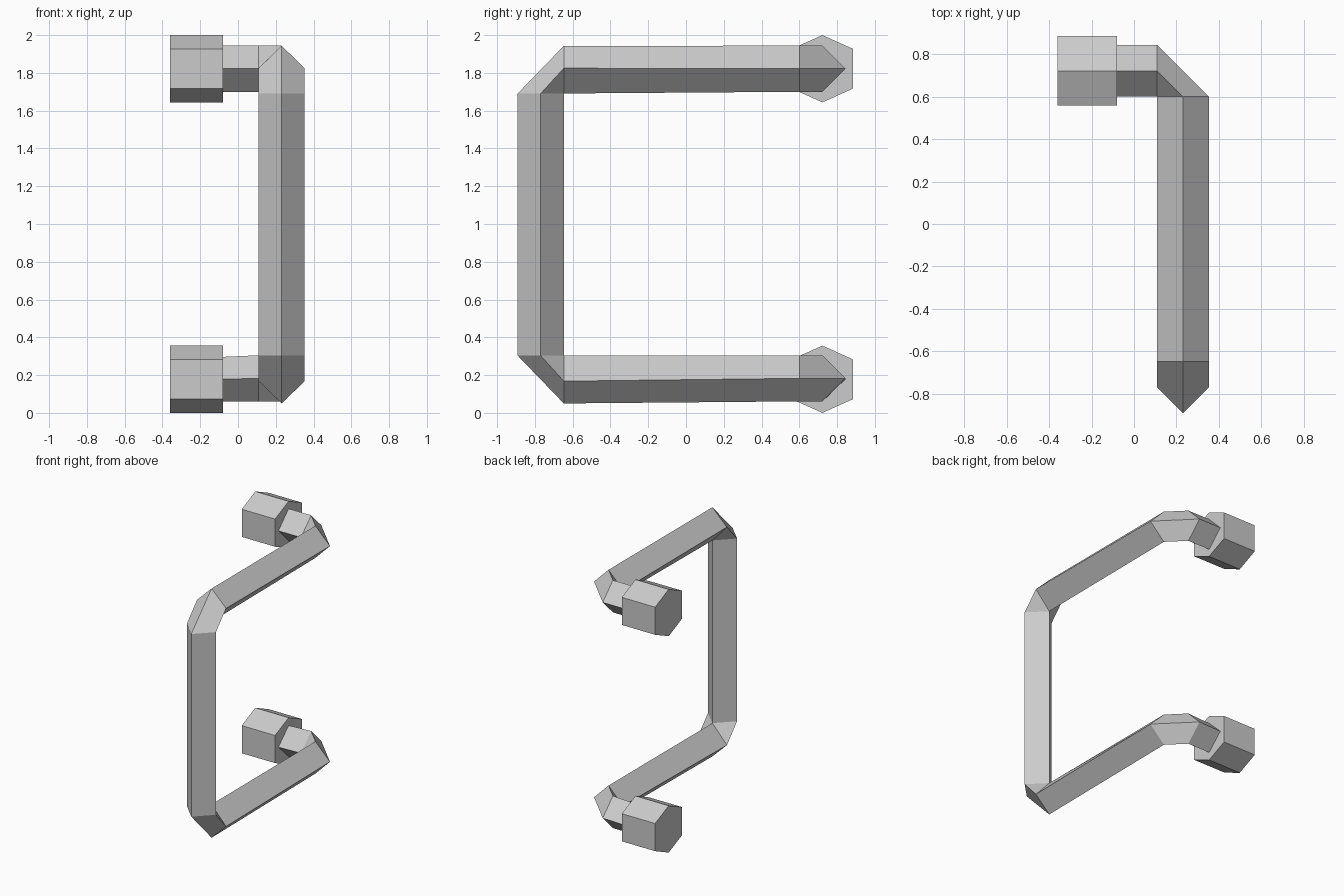
import bpy
import bmesh
from math import sin, cos, pi
from mathutils import Vector

if "Cube" in bpy.data.objects:
    bpy.data.objects.remove(bpy.data.objects["Cube"], do_unlink=True)

metal = bpy.data.materials.new("grey metal")
metal.use_nodes = True
GREY = (0.6, 0.6, 0.6, 1)
metal.diffuse_color = GREY
metal.node_tree.nodes["Principled BSDF"].inputs["Base Color"].default_value = GREY

X, Y, Z = Vector((1, 0, 0)), Vector((0, 1, 0)), Vector((0, 0, 1))
R = 0.122                        # half diagonal of the square bar
BAR_X, BAR_Y, ARM_Y = 0.231, -0.769, 0.722
INNER_X, BEND_Y, FRONT_Y = BAR_X - R, ARM_Y - R, BAR_Y + R
NUT_X = (-0.36, -0.08)


def add_object(name, rings):
    """Skin a list of equal-length point rings and cap both ends."""
    bm = bmesh.new()
    loops = [[bm.verts.new(p) for p in ring] for ring in rings]
    n = len(loops[0])
    for a, b in zip(loops, loops[1:]):
        for i in range(n):
            j = (i + 1) % n
            bm.faces.new((a[i], a[j], b[j], b[i]))
    bm.faces.new(loops[0])
    bm.faces.new(loops[-1])
    # The inner corners of each bend share a point
    bmesh.ops.remove_doubles(bm, verts=bm.verts, dist=0.003)
    bmesh.ops.recalc_face_normals(bm, faces=bm.faces)
    mesh = bpy.data.meshes.new(name)
    bm.to_mesh(mesh)
    bm.free()
    mesh.materials.append(metal)
    obj = bpy.data.objects.new(name, mesh)
    bpy.context.collection.objects.link(obj)
    return obj


def diamond(centre, u, v, plus=R, minus=R):
    c = Vector(centre)
    return [c - u * R, c + v * plus, c + u * R, c - v * minus]


# Bent handle: lower arm, upright grip, upper arm
LOW, HIGH = 0.303, 1.691
handle = [
    diamond((NUT_X[1] - 0.01, ARM_Y, 0.178), Y, -Z, 0.118, 0.118),
    diamond((INNER_X, ARM_Y, 0.183), Y, -Z),
    diamond((BAR_X, BEND_Y, 0.183), X, -Z),
    diamond((BAR_X, FRONT_Y, 0.168), X, -Z, 0.118, LOW - 0.168),
    diamond((BAR_X, BAR_Y, LOW), X, -Y),
    diamond((BAR_X, BAR_Y, HIGH), X, -Y),
    diamond((BAR_X, FRONT_Y, 1.825), X, Z, 0.118, 1.825 - HIGH),
    diamond((BAR_X, BEND_Y, 1.822), X, Z),
    diamond((INNER_X, ARM_Y, 1.822), Y, Z),
    diamond((NUT_X[1] - 0.01, ARM_Y, 1.822), Y, Z),
]
add_object("handle_bar", handle)

# Hexagonal mounting nuts at the ends of the arms
for name, z in (("lower_nut", 0.178), ("upper_nut", 1.822)):
    rings = []
    for x in NUT_X:
        ring = []
        for i in range(6):
            a = pi / 2 + i * pi / 3
            height = 0.178 if i % 3 == 0 else 0.21
            ring.append((x, ARM_Y + 0.188 * cos(a), z + height * sin(a)))
        rings.append(ring)
    add_object(name, rings)
